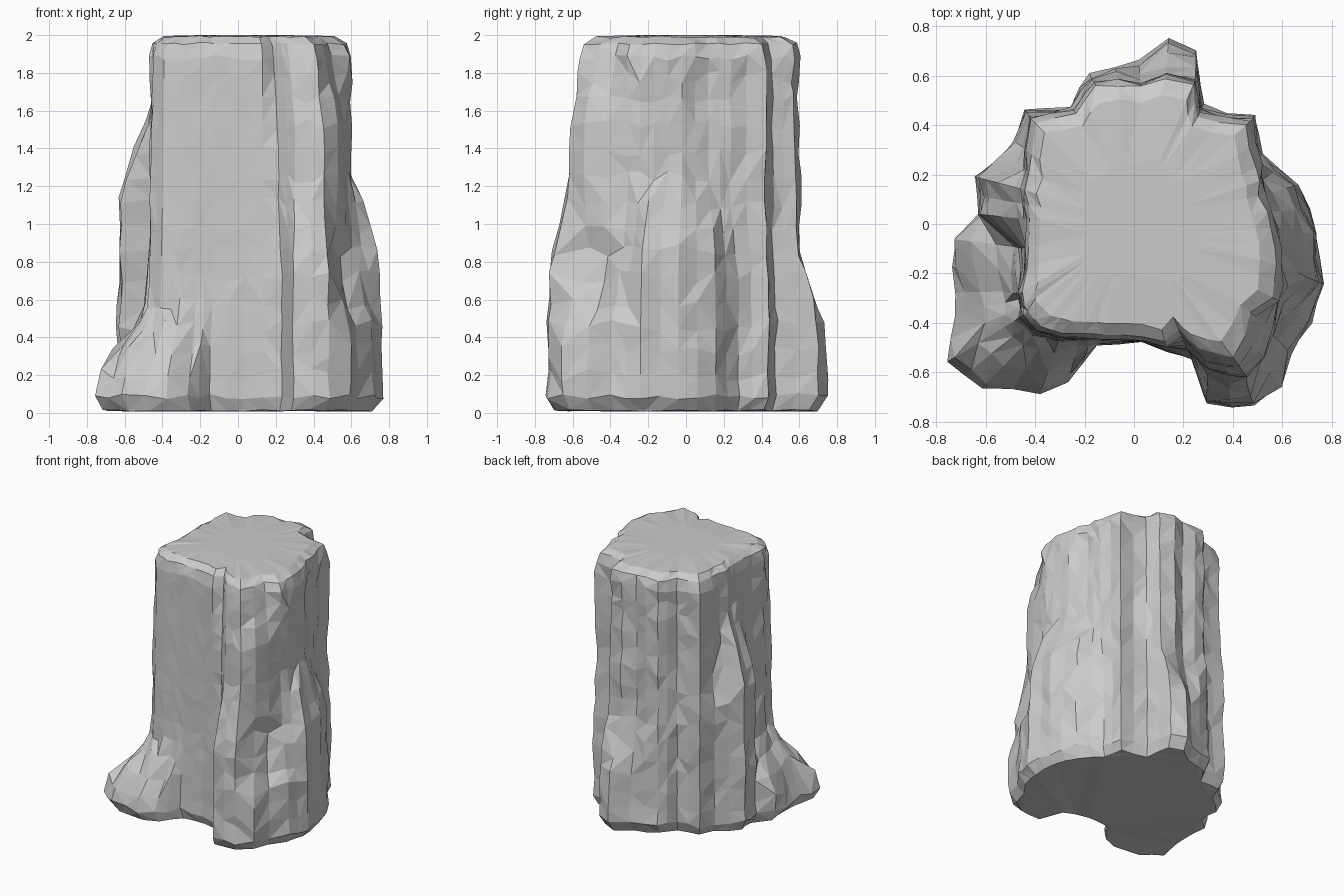
import bpy, bmesh, random
from mathutils import Vector

if "Cube" in bpy.data.objects:
    bpy.data.objects.remove(bpy.data.objects["Cube"])

random.seed(7)

# Outline rows: foot x, foot y, crown x, crown y, height where the flare ends
outline = [
    (.75, -.04, .59, -.02, 1.07), (.67, .16, .53, .12, 1.05), (.53, .29, .52, .24, .9),
    (.49, .44, .475, .42, .9), (.28, .48, .27, .455, .8), (.25, .70, .25, .585, .68),
    (.14, .75, .13, .605, .62), (.02, .67, .03, .58, .62), (-.18, .61, -.16, .575, .9),
    (-.26, .48, -.25, .475, .9), (-.44, .46, -.42, .43, 1.1), (-.49, .34, -.44, .30, 1.1),
    (-.64, .19, -.45, .14, 1.40), (-.63, .04, -.44, .02, 1.40), (-.73, -.06, -.45, -.10, .42),
    (-.72, -.28, -.46, -.28, .38), (-.76, -.56, -.45, -.37, .34), (-.62, -.67, -.39, -.43, .35),
    (-.38, -.69, -.30, -.455, .36), (-.27, -.65, -.22, -.46, .30), (-.15, -.49, -.13, -.465, .5),
    (.03, -.48, .04, -.475, .5), (.24, -.56, .22, -.52, .95), (.30, -.74, .31, -.60, 1.0),
    (.49, -.74, .46, -.62, .98), (.60, -.66, .52, -.53, .66), (.63, -.52, .555, -.42, .66),
    (.72, -.40, .585, -.31, .85), (.76, -.24, .60, -.17, 1.07)]
heights = [.09, .20, .33, .46, .58, .72, .86, .98, 1.11, 1.25, 1.39, 1.53, 1.66, 1.78, 1.88]


def refine(rows, longest):
    """Split long stretches of the outline into shorter ones."""
    out = []
    for a, b in zip(rows, rows[1:] + rows[:1]):
        n = max(1, round(((a[0] - b[0]) ** 2 + (a[1] - b[1]) ** 2) ** .5 / longest))
        out += [tuple(p + (q - p) * i / n for p, q in zip(a, b)) for i in range(n)]
    return out


columns = refine(outline, .1)
# Bark relief at foot and crown of every column, so the grooves wander
bark = [(random.uniform(-.025, .012), random.uniform(-.025, .012)) for _ in columns]


def trunk_point(i, z):
    fx, fy, tx, ty, h = columns[i]
    t = min(1, max(0, (z - h + .27) / .54))
    t = t * t * (3 - 2 * t) * .9 + .1 * z / 2
    p = Vector((fx + (tx - fx) * t, fy + (ty - fy) * t, z))
    rough = .25 if p.y < -.3 and -.45 < p.x < .22 else 1
    out = Vector((p.x, p.y, 0)).normalized()
    low, high = bark[i]
    relief = low + (high - low) * z / 2
    p += out * rough * (relief * (1 if .15 < z < 1.8 else .4) + random.uniform(-.012, .010))
    # broken hollow above the ledge on the right root
    if fx > .56 and -.68 < fy < -.3 and .55 < z < .96:
        p -= out * .04
    # chamfered front right corner of the crown
    if p.x > .15 and p.y < -.4 and z > 1.5:
        p -= out * (z - 1.5) * .2
    p.z += random.uniform(-.035, .035) * (1 if .15 < z < 1.8 else .5)
    return p


bm = bmesh.new()
count = len(columns)


def shrunk(z_from, scale, z):
    pts = [trunk_point(i, z_from) for i in range(count)]
    return [Vector((p.x * scale, p.y * scale, z + random.uniform(-.006, .006))) for p in pts]


# Rings: tucked-in foot, bark, rounded crown
rings = [shrunk(.1, .94, .02)]
rings += [[trunk_point(i, z) for i in range(count)] for z in heights]
rings += [shrunk(1.88, .965, 1.955), shrunk(1.88, .86, 1.99)]
rings = [[bm.verts.new(p) for p in ring] for ring in rings]

for low, high in zip(rings, rings[1:]):
    for i in range(count):
        j = (i + 1) % count
        a, b, c, d = low[i], low[j], high[j], high[i]
        if random.random() < .5:
            bm.faces.new((a, b, c))
            bm.faces.new((a, c, d))
        else:
            bm.faces.new((a, b, d))
            bm.faces.new((b, c, d))

# Cut top and flat underside
inner = [bm.verts.new((v.co.x * .5, v.co.y * .5, 2.0)) for v in rings[-1]]
for i in range(count):
    j = (i + 1) % count
    bm.faces.new((rings[-1][i], rings[-1][j], inner[j], inner[i]))
bm.faces.new(inner)
bm.faces.new(rings[0][::-1])
for v in rings[0]:
    v.co.z = max(0, v.co.z - .008)
bmesh.ops.triangulate(bm, faces=[f for f in bm.faces if len(f.verts) > 3])
bmesh.ops.recalc_face_normals(bm, faces=bm.faces)

mesh = bpy.data.meshes.new("tree_stump")
bm.to_mesh(mesh)
bm.free()
bpy.context.collection.objects.link(bpy.data.objects.new("tree_stump", mesh))
